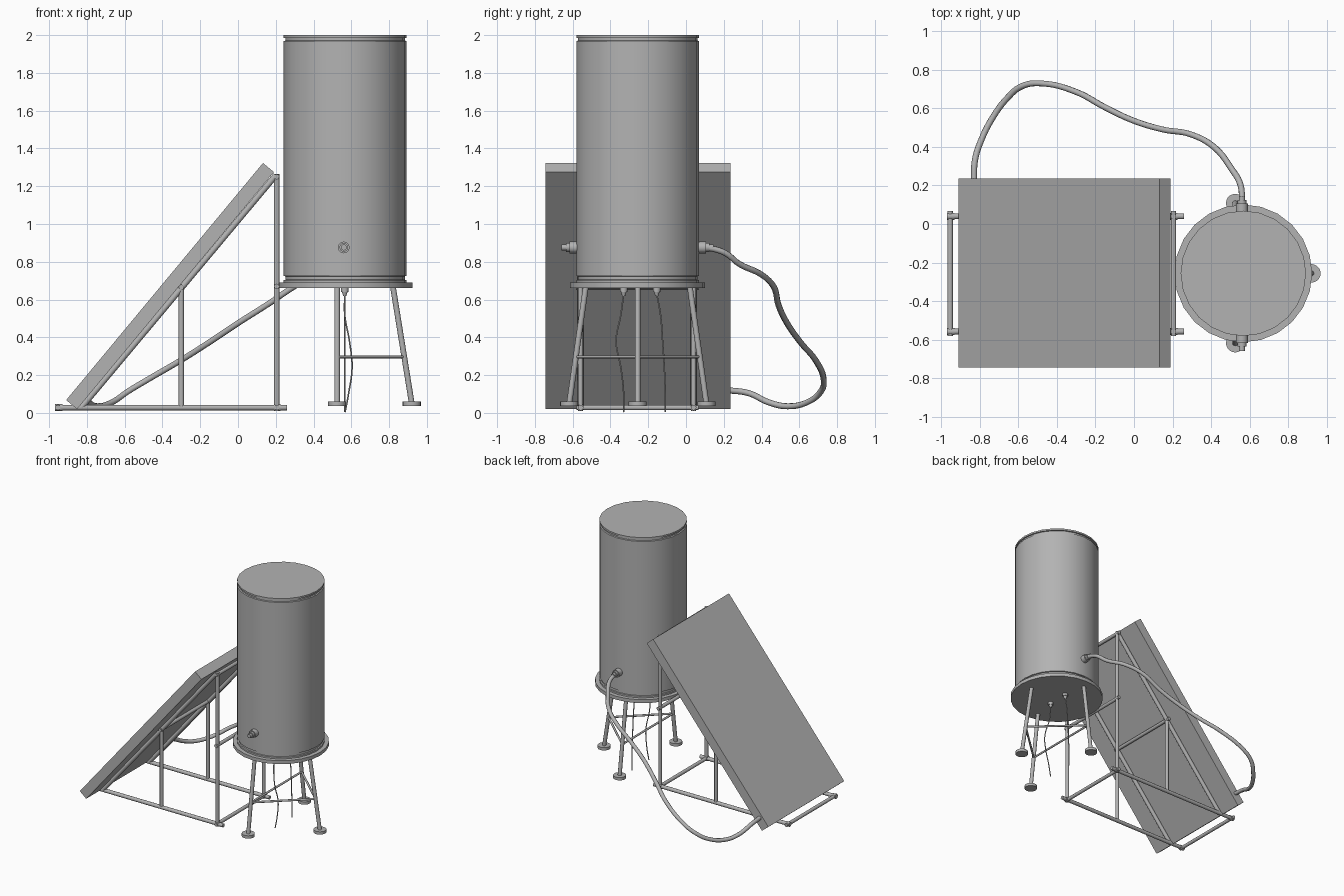
import bpy, math
from mathutils import Vector

if "Cube" in bpy.data.objects:
    bpy.data.objects.remove(bpy.data.objects["Cube"])

TX, TY = 0.567, -0.256          # tank axis

grey = bpy.data.materials.new("dark_grey")
grey.diffuse_color = (0.45, 0.45, 0.45, 1)
grey.use_nodes = True
grey.node_tree.nodes["Principled BSDF"].inputs["Base Color"].default_value = grey.diffuse_color


def finish(ob, name, smooth=True):
    ob.name = name
    ob.data.materials.append(grey)
    if smooth:
        bpy.ops.object.select_all(action='DESELECT')
        ob.select_set(True)
        bpy.context.view_layer.objects.active = ob
        bpy.ops.object.shade_smooth_by_angle(angle=math.radians(35))
    return ob


def tube(name, a, b, r, r2=None, sides=12):
    """Capped cylinder or cone from point a to point b."""
    a, b = Vector(a), Vector(b)
    d = b - a
    bpy.ops.mesh.primitive_cone_add(vertices=sides, radius1=r, radius2=r if r2 is None else r2,
                                    depth=d.length, location=(a + b) / 2,
                                    rotation=d.to_track_quat('Z', 'Y').to_euler())
    return finish(bpy.context.object, name)


def lathe(name, profile, sides):
    """Spin a (radius, z) profile around the tank axis, capping both ends."""
    verts, faces = [], []
    for r, z in profile:
        for i in range(sides):
            t = 2 * math.pi * i / sides
            verts.append((TX + r * math.cos(t), TY + r * math.sin(t), z))
    for k in range(len(profile) - 1):
        for i in range(sides):
            j = (i + 1) % sides
            faces.append((k * sides + i, k * sides + j, (k + 1) * sides + j, (k + 1) * sides + i))
    faces.append(tuple(reversed(range(sides))))
    faces.append(tuple(range(len(verts) - sides, len(verts))))
    me = bpy.data.meshes.new(name)
    me.from_pydata(verts, [], faces)
    ob = bpy.data.objects.new(name, me)
    bpy.context.collection.objects.link(ob)
    return finish(ob, name)


def hose(name, pts, r):
    """Round flexible line through the points."""
    cu = bpy.data.curves.new(name, 'CURVE')
    cu.dimensions = '3D'
    cu.bevel_depth = r
    cu.bevel_resolution = 2
    cu.resolution_u = 6
    cu.use_fill_caps = True
    sp = cu.splines.new('BEZIER')
    sp.bezier_points.add(len(pts) - 1)
    for bp, p in zip(sp.bezier_points, pts):
        bp.co = p
        bp.handle_left_type = bp.handle_right_type = 'AUTO'
    ob = bpy.data.objects.new(name, cu)
    bpy.context.collection.objects.link(ob)
    return finish(ob, name, False)


# Tank with grooved rims and its round base plate
lathe("tank", [(0.325, 0.685), (0.325, 0.703), (0.316, 0.705), (0.316, 0.723), (0.325, 0.726),
               (0.325, 1.968), (0.316, 1.971), (0.316, 1.984), (0.325, 1.986), (0.325, 2.0)], 24)
lathe("base_plate", [(0.357, 0.662), (0.357, 0.69)], 24)

# Three splayed legs with round feet and braces between them
tops = [(0.82, TY), (0.525, 0.02), (0.525, -0.53)]
feet = [(0.92, TY), (0.525, 0.108), (0.525, -0.618)]
mids = []
for (ax, ay), (bx, by) in zip(tops, feet):
    a, b = Vector((ax, ay, 0.67)), Vector((bx, by, 0.05))
    tube("leg", a, b, 0.015)
    tube("foot", (bx, by, 0.037), (bx, by, 0.06), 0.048, sides=20)
    mids.append(a.lerp(b, (0.67 - 0.297) / 0.62))
for i in range(3):
    tube("leg_brace", mids[i], mids[(i + 1) % 3], 0.008)

# Water ports on both sides of the tank
for s in (-1, 1):
    def port(name, d0, d1, r):
        tube(name, (0.56, TY + s * d0, 0.876), (0.56, TY + s * d1, 0.876), r)
    port("port_nut", 0.31, 0.362, 0.031)
    port("port_collar", 0.36, 0.38, 0.023)
    port("port_nozzle", 0.37, 0.402, 0.016)

# Hose from the panel's lower side to the rear port
hose("hose", [(-0.83, 0.22, 0.12), (-0.825, 0.33, 0.105), (-0.79, 0.44, 0.055), (-0.74, 0.54, 0.035),
              (-0.66, 0.65, 0.06), (-0.58, 0.715, 0.115), (-0.48, 0.729, 0.175), (-0.3, 0.685, 0.28),
              (-0.15, 0.605, 0.375), (0, 0.535, 0.475), (0.15, 0.49, 0.57), (0.3, 0.463, 0.67),
              (0.42, 0.395, 0.735), (0.51, 0.28, 0.79), (0.55, 0.21, 0.845), (0.56, 0.15, 0.867),
              (0.56, 0.1, 0.875)], 0.016)

# Cable glands and hanging wires under the plate
for wy, path in ((-0.33, [(0.565, -0.345, 0.52), (0.59, -0.37, 0.38), (0.604, -0.345, 0.24),
                          (0.585, -0.33, 0.1), (0.567, -0.33, 0.004)]),
                 (-0.155, [(0.565, -0.135, 0.52), (0.566, -0.124, 0.38), (0.565, -0.115, 0.24),
                           (0.565, -0.11, 0.1), (0.565, -0.11, 0.004)])):
    tube("cable_gland", (0.565, wy, 0.665), (0.565, wy, 0.64), 0.02)
    tube("cable_gland_tip", (0.565, wy, 0.641), (0.565, wy, 0.618), 0.015, 0.008)
    hose("wire", [(0.565, wy, 0.63)] + path, 0.004)

# Tilted solar panel
lo, hi = Vector((-0.852, 0, 0.02)), Vector((0.19, 0, 1.275))
d = (hi - lo).normalized()
n = Vector((-d.z, 0, d.x))
T = 0.075
c = (lo + hi) / 2 + n * T / 2
bpy.ops.mesh.primitive_cube_add(size=1, location=(c.x, -0.254, c.z),
                                rotation=(0, -math.atan2(d.z, d.x), 0))
panel = bpy.context.object
panel.scale = ((hi - lo).length, 0.98, T)
finish(panel, "panel", False)

# Tube frame: two triangular sides
for fy in (0.04, -0.558):
    tube("bottom_rail", (-0.97, fy, 0.028), (0.26, fy, 0.028), 0.015)
    tube("rear_post", (0.205, fy, 0.01), (0.205, fy, 1.265), 0.014)
    tube("middle_post", (-0.3, fy, 0.028), (-0.3, fy, 0.67), 0.014)
    tube("sloped_rail", (-0.83, fy, 0.028), (0.2, fy, 1.258), 0.016)
    tube("front_coupler", (-0.97, fy, 0.028), (-0.93, fy, 0.028), 0.018)
    tube("rear_coupler", (0.19, fy, 0.028), (0.225, fy, 0.028), 0.018)

# Cross bars joining the sides
for x, z in ((-0.953, 0.028), (0.205, 0.028), (0.205, 0.67), (0.205, 1.25), (-0.3, 0.665)):
    tube("cross_bar", (x, -0.58, z), (x, 0.067, z), 0.014)
